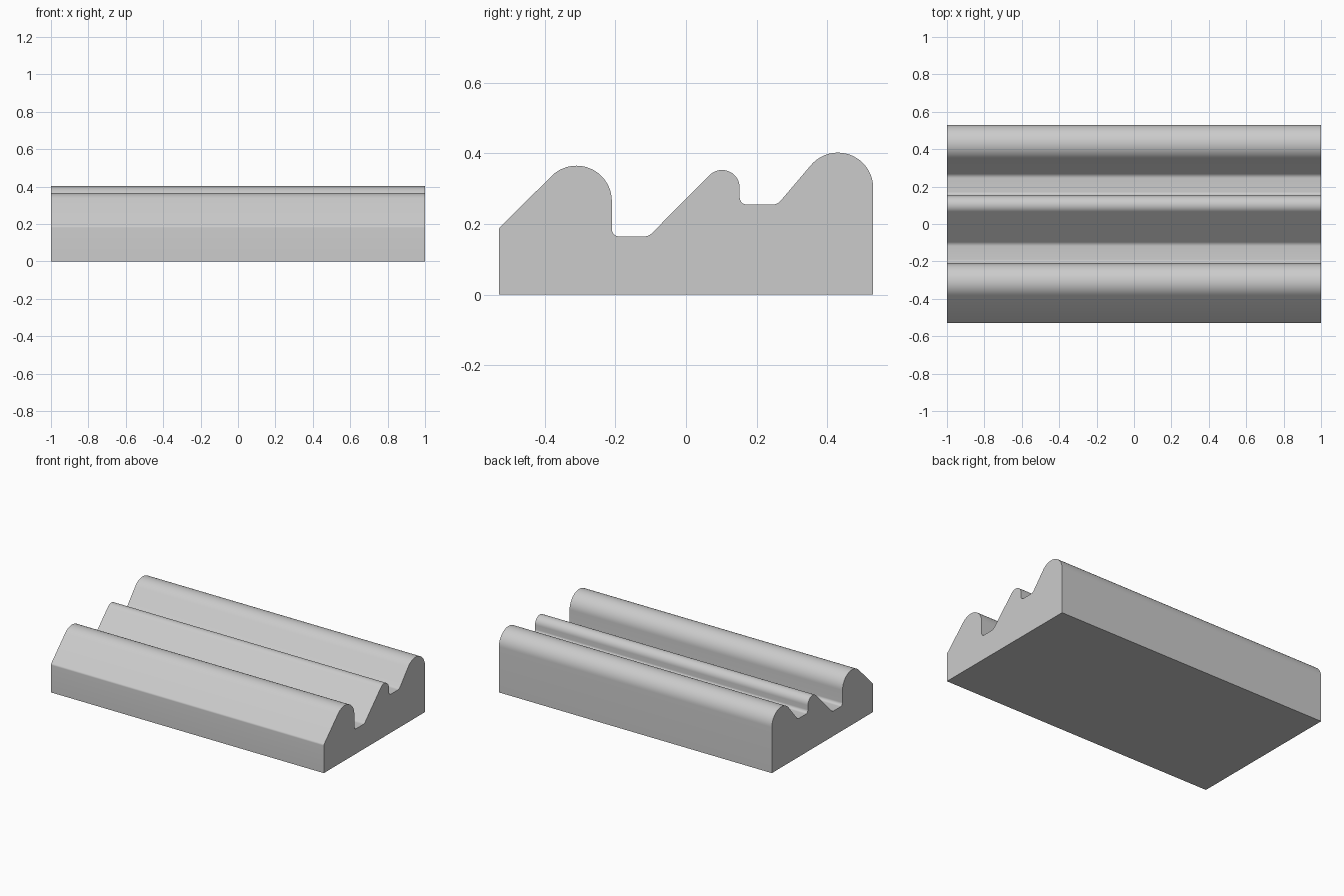
import bpy
import bmesh
from math import radians, sin, cos

cube = bpy.data.objects.get("Cube")
if cube:
    bpy.data.objects.remove(cube, do_unlink=True)

HALF_LENGTH = 1.0


def arc(cy, cz, r, start, end, steps):
    """Points of an arc in the side profile, angles in degrees."""
    angles = [radians(start + (end - start) * i / steps) for i in range(steps + 1)]
    return [(cy + r * cos(a), cz + r * sin(a)) for a in angles]


# Side profile (y, z), from the flat base over the three ridges to the front
profile = [(-0.53, 0), (0.53, 0)]
profile += arc(0.43, 0.302, 0.1, 0, 140, 24)         # rear ridge
profile += arc(0.245, 0.285, 0.03, 320, 270, 6)      # rear groove, slope side
profile += arc(0.172, 0.275, 0.02, 270, 180, 8)      # rear groove, wall side
profile += arc(0.102, 0.303, 0.05, 0, 135, 20)       # middle ridge
profile += arc(-0.118, 0.195, 0.03, 315, 270, 6)     # front groove, slope side
profile += arc(-0.19, 0.185, 0.02, 270, 180, 8)      # front groove, wall side
profile += arc(-0.31, 0.265, 0.1, 0, 135, 24)        # front ridge
profile += arc(-0.515, 0.181, 0.015, 135, 180, 4)    # front edge

# Extrude the profile along x
bm = bmesh.new()
end_face = bm.faces.new([bm.verts.new((-HALF_LENGTH, y, z)) for y, z in profile])
extruded = bmesh.ops.extrude_face_region(bm, geom=[end_face], use_keep_orig=True)
moved = [v for v in extruded["geom"] if isinstance(v, bmesh.types.BMVert)]
bmesh.ops.translate(bm, verts=moved, vec=(2 * HALF_LENGTH, 0, 0))
bmesh.ops.recalc_face_normals(bm, faces=bm.faces)
mesh = bpy.data.meshes.new("ridged_block")
bm.to_mesh(mesh)
bm.free()

block = bpy.data.objects.new("ridged_block", mesh)
bpy.context.collection.objects.link(block)

# One plain grey material
grey = bpy.data.materials.new("light_grey")
grey.use_nodes = True
colour = (0.6, 0.6, 0.6, 1)
grey.diffuse_color = colour
grey.node_tree.nodes["Principled BSDF"].inputs["Base Color"].default_value = colour
mesh.materials.append(grey)

# Smooth ridges, sharp ends
bpy.ops.object.select_all(action='DESELECT')
block.select_set(True)
bpy.context.view_layer.objects.active = block
bpy.ops.object.shade_smooth_by_angle(angle=radians(30))
